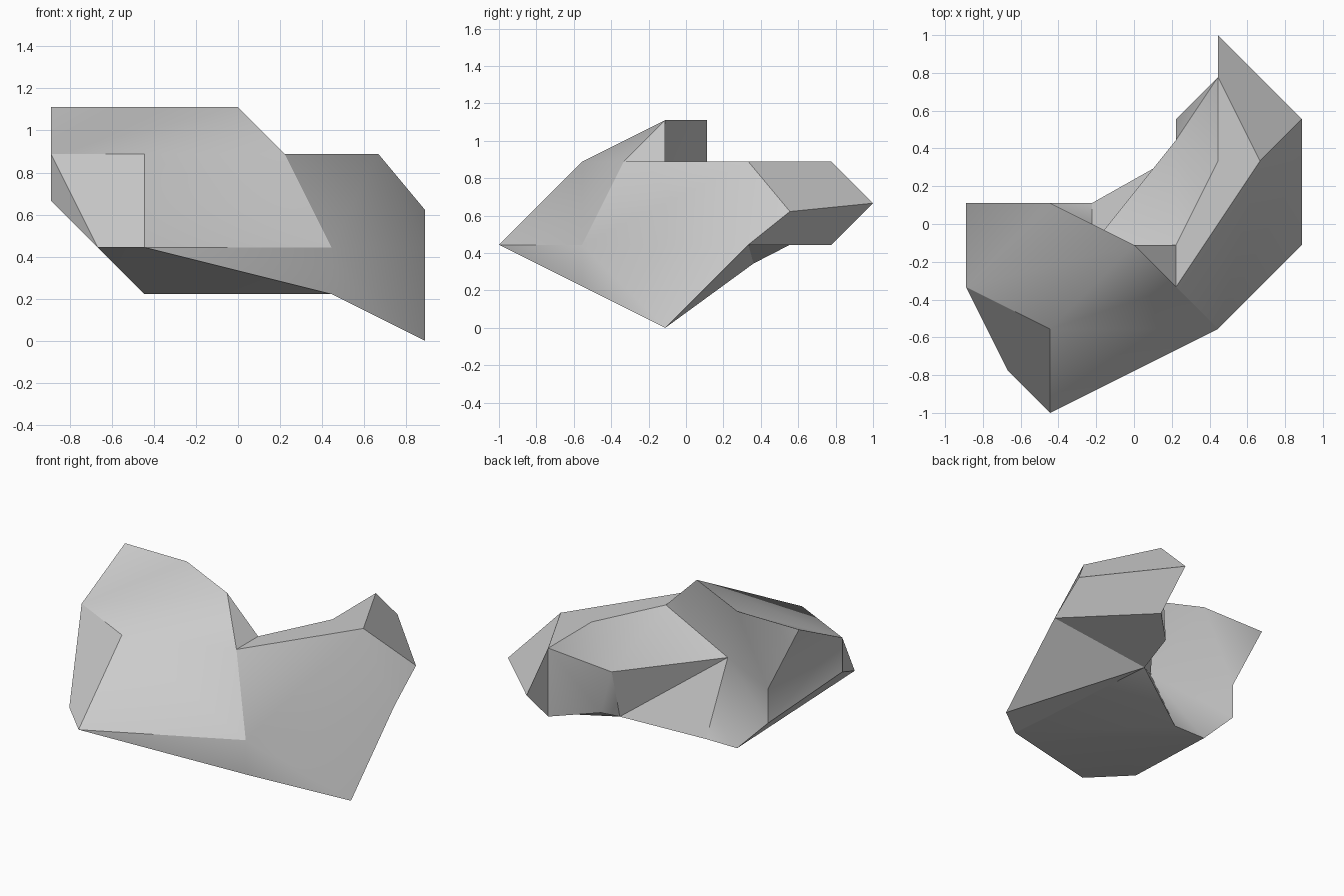
import bpy
import bmesh
import math
from mathutils import Vector

cube = bpy.data.objects.get("Cube")
if cube:
    bpy.data.objects.remove(cube)

UNIT = 1 / 9  # sculpting grid step

# Corners of the rock, in grid steps
corners = dict(
    # high block
    nose=(-4, -9, 4), chin=(-6, -7, 4), brow=(-4, -5, 8), cheek=(-8, -3, 8), jaw=(-8, -3, 6),
    peak=(0, -1, 10), crest=(-4, 1, 10), summit=(-8, 1, 10),
    back_upper=(-6, 1, 6), back_lower=(-6, 1, 4), heel=(-4, 1, 2), toe=(-2, 1, 2), hollow=(-2, -1, 6),
    # flat ledge
    step=(2, -3, 8), notch=(2, -1, 8), bend=(4, 3, 8), rim=(6, 3, 8), end=(4, 7, 8),
    # outer flank and tail
    hip=(4, -5, 4), keel=(4, -5, 2), foot=(8, -1, 0), flank=(8, 3, 4), shoulder=(8, 5, 5.6),
    tail=(4, 9, 6), tail_low=(4, 7, 4), inner_low=(2, 5, 4), inner=(2, 4, 6), arch=(2, 3.25, 3.1),
)

# Facets of each region, as corner names
regions = {
    "front": ["nose brow cheek chin", "nose brow hip", "brow step hip", "brow peak step",
              "nose hip keel"],
    "top": ["cheek brow peak crest", "cheek crest summit",
            "peak notch step", "step notch bend end rim"],
    "flank": ["hip step rim", "hip rim flank foot", "rim shoulder flank", "hip foot keel"],
    "tail": ["rim end tail shoulder", "end tail tail_low", "shoulder tail tail_low flank",
             "end inner inner_low", "end inner_low tail_low", "inner arch inner_low",
             "flank tail_low inner_low arch", "foot flank arch"],
    "hollow": ["bend end inner", "notch bend inner", "notch inner hollow", "peak notch hollow",
               "peak hollow crest", "crest hollow back_upper", "hollow back_lower back_upper",
               "hollow heel back_lower", "hollow toe heel",
               "hollow inner arch", "hollow arch toe"],
    "back": ["summit crest back_upper", "summit cheek back_upper",
             "cheek jaw back_lower back_upper", "cheek jaw chin"],
    "base": ["jaw chin heel back_lower", "nose chin heel", "nose heel keel", "heel toe keel",
             "toe arch keel", "arch foot keel"],
}

bm = bmesh.new()
verts = {name: bm.verts.new(Vector(p) * UNIT) for name, p in corners.items()}
for facets in regions.values():
    for facet in facets:
        bm.faces.new([verts[name] for name in facet.split()])
bmesh.ops.recalc_face_normals(bm, faces=bm.faces)
mesh = bpy.data.meshes.new("rock")
bm.to_mesh(mesh)
bm.free()

# Plain stone colour
stone = bpy.data.materials.new("stone_grey")
stone.use_nodes = True
colour = (0.6, 0.6, 0.6, 1)
stone.diffuse_color = colour
stone.node_tree.nodes["Principled BSDF"].inputs["Base Color"].default_value = colour
mesh.materials.append(stone)

rock = bpy.data.objects.new("rock", mesh)
bpy.context.collection.objects.link(rock)
bpy.ops.object.select_all(action="DESELECT")
rock.select_set(True)
bpy.context.view_layer.objects.active = rock
bpy.ops.object.shade_smooth_by_angle(angle=math.radians(31))
